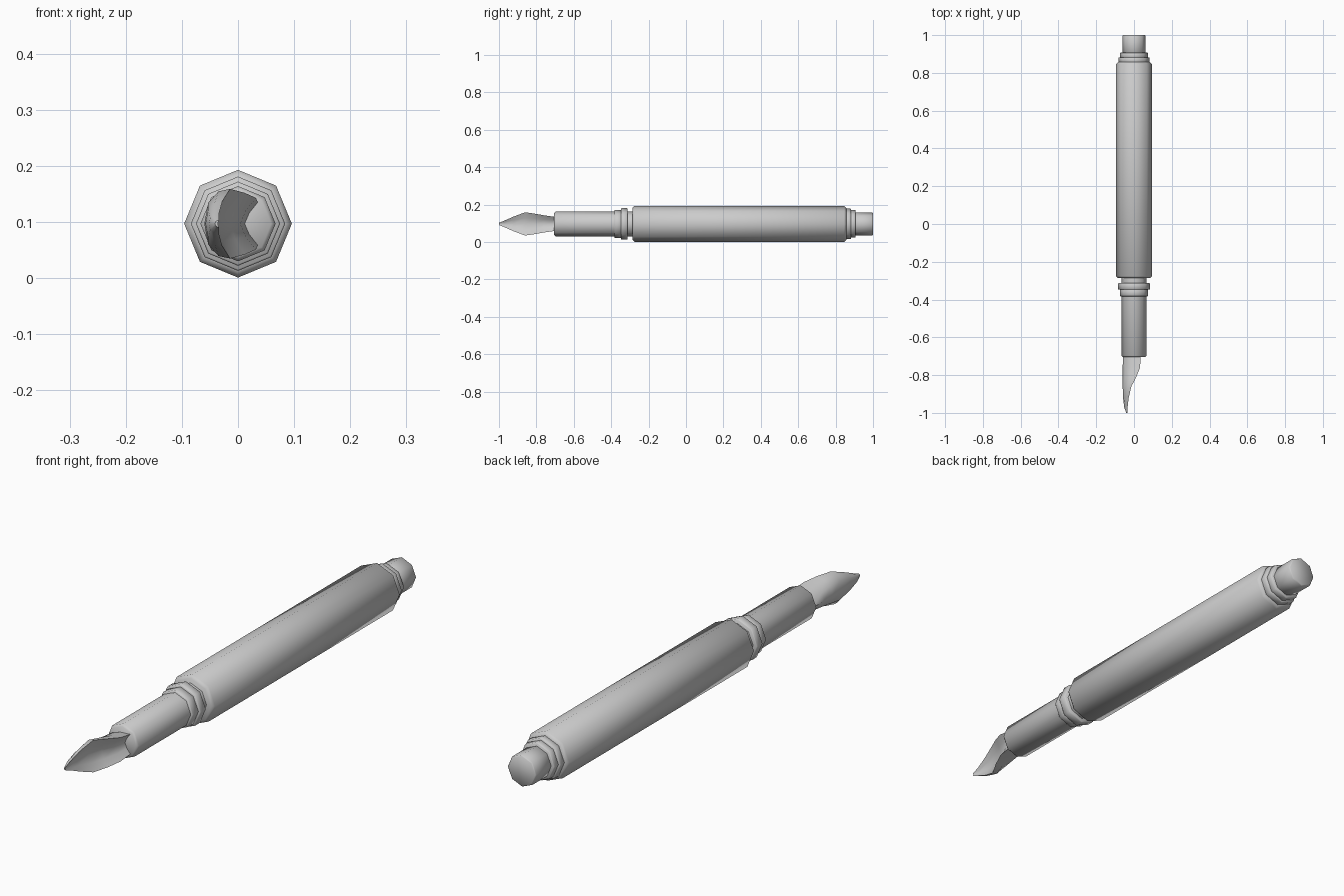
import bpy, bmesh
from math import pi, sin, cos, radians

if "Cube" in bpy.data.objects:
    bpy.data.objects.remove(bpy.data.objects["Cube"])

CZ = 0.097   # height of the pen axis
SIDES = 8


def finish(name, bm):
    bmesh.ops.recalc_face_normals(bm, faces=bm.faces)
    mesh = bpy.data.meshes.new(name)
    bm.to_mesh(mesh)
    bm.free()
    ob = bpy.data.objects.new(name, mesh)
    bpy.context.collection.objects.link(ob)
    bpy.ops.object.select_all(action='DESELECT')
    ob.select_set(True)
    bpy.context.view_layer.objects.active = ob
    bpy.ops.object.shade_smooth_by_angle(angle=radians(50))
    return ob


def loft(name, rings):
    """Skin closed rings of equal length and cap both ends."""
    bm = bmesh.new()
    loops = [[bm.verts.new(p) for p in ring] for ring in rings]
    n = len(loops[0])
    for a, b in zip(loops, loops[1:]):
        for i in range(n):
            j = (i + 1) % n
            bm.faces.new((a[i], a[j], b[j], b[i]))
    bm.faces.new(loops[0])
    bm.faces.new(loops[-1])
    return finish(name, bm)


def turned(name, profile):
    """Eight-sided turned part along y from (y, radius) pairs."""
    angles = [2 * pi * i / SIDES for i in range(SIDES)]
    return loft(name, [[(r * cos(a), y, CZ + r * sin(a)) for a in angles]
                       for y, r in profile])


def band(name, y0, y1, r, c=0.006):
    """Turned part with small chamfers at both ends."""
    return turned(name, [(y0, r - c), (y0 + c, r), (y1 - c, r), (y1, r - c)])


# Barrel and grip
band("barrel", -0.287, 0.857, 0.096, 0.011)
turned("grip", [(-0.705, 0.059), (-0.697, 0.067), (-0.28, 0.067)])

# Collar rings between grip and barrel
band("collar_front_ring", -0.383, -0.345, 0.075, 0.003)
band("collar_main_ring", -0.348, -0.313, 0.084, 0.003)

# Stepped rings and plug at the back end
band("end_ring_large", 0.85, 0.882, 0.082, 0.003)
band("end_ring_small", 0.875, 0.907, 0.074, 0.003)
band("end_plug", 0.9, 1.0, 0.061, 0.004)

# Nib stations: y, outer spine x, edge x, half width, channel floor x
stations = [
    (-0.69, -0.058, 0.036, 0.036, 0.014),
    (-0.76, -0.060, 0.032, 0.046, 0.004),
    (-0.81, -0.060, 0.012, 0.055, -0.014),
    (-0.86, -0.060, -0.014, 0.062, -0.034),
    (-0.92, -0.058, -0.028, 0.040, -0.044),
    (-0.97, -0.052, -0.034, 0.018, -0.043),
    (-1.0, -0.041, -0.034, 0.006, -0.036),
]


def nib_ring(y, spine, edge, w, floor):
    half = [(spine, 0), (spine + 0.15 * (edge - spine), 0.6 * w),
            (spine + 0.55 * (edge - spine), 0.93 * w), (edge, w),
            (floor + 0.35 * (edge - floor), 0.5 * w), (floor, 0)]
    full = half + [(x, -z) for x, z in reversed(half[1:-1])]
    return [(x, y, CZ + z) for x, z in full]


loft("nib", [nib_ring(*s) for s in stations])
